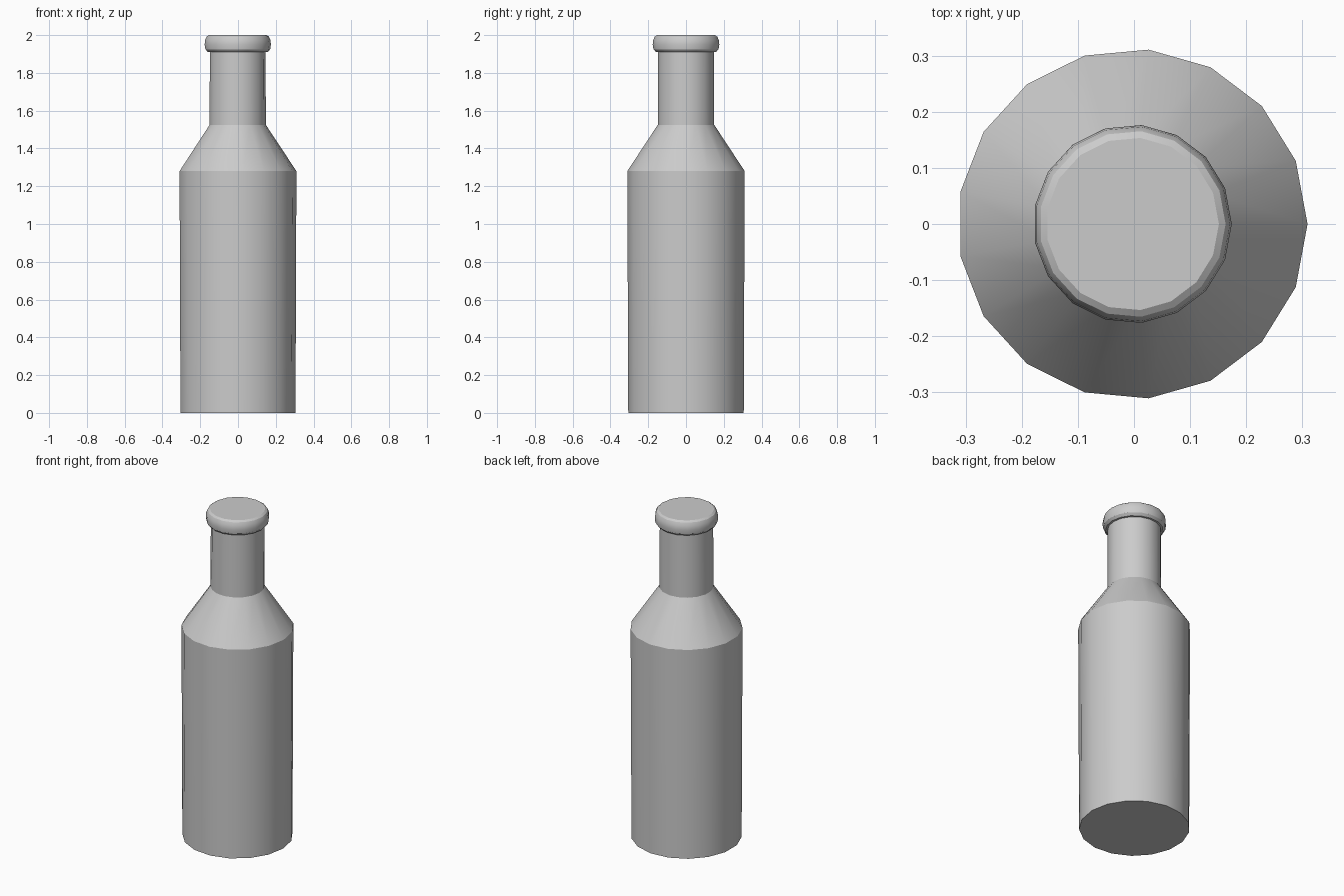
import bpy, bmesh, math

if "Cube" in bpy.data.objects:
    bpy.data.objects.remove(bpy.data.objects["Cube"])

SIDES = 17
CENTRE_X = -0.0027  # odd side count: shift so the bounds are centred


def lathe(name, profile):
    """Revolve (radius, height) points into a closed, capped solid."""
    bm = bmesh.new()
    rings = []
    for r, z in profile:
        rings.append([bm.verts.new((CENTRE_X + r * math.cos(2 * math.pi * i / SIDES),
                                    r * math.sin(2 * math.pi * i / SIDES), z))
                      for i in range(SIDES)])
    for low, high in zip(rings, rings[1:]):
        for i in range(SIDES):
            j = (i + 1) % SIDES
            bm.faces.new((low[i], low[j], high[j], high[i]))
    bm.faces.new(rings[0][::-1])
    bm.faces.new(rings[-1])
    mesh = bpy.data.meshes.new(name)
    bm.to_mesh(mesh)
    bm.free()
    obj = bpy.data.objects.new(name, mesh)
    bpy.context.collection.objects.link(obj)
    bpy.ops.object.select_all(action='DESELECT')
    obj.select_set(True)
    bpy.context.view_layer.objects.active = obj
    bpy.ops.object.shade_smooth_by_angle(angle=math.radians(30))
    return obj


# Body, sloped shoulder, neck and rounded lip in one profile
lathe("bottle", [
    (0.307, 0.0),
    (0.312, 1.28),
    (0.150, 1.525),
    (0.149, 1.91),
    (0.160, 1.911),
    (0.173, 1.925),
    (0.177, 1.95),
    (0.174, 1.975),
    (0.166, 1.992),
    (0.154, 2.0),
])
